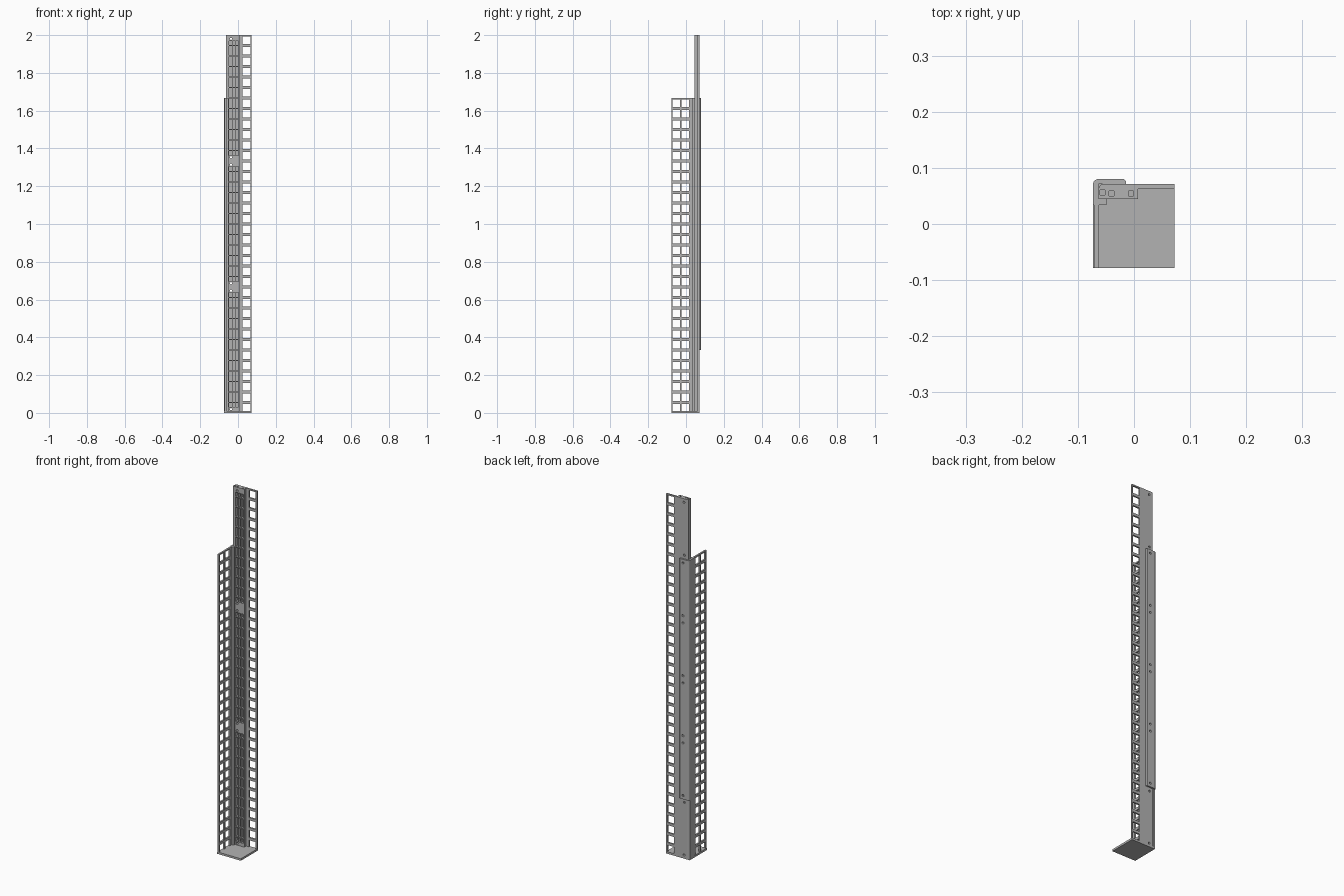
import bpy, bmesh, math
from mathutils import Matrix

if "Cube" in bpy.data.objects:
    bpy.data.objects.remove(bpy.data.objects["Cube"])

PITCH = 2 / 36          # spacing of the square windows
THIRD = 2 / 3           # length of one segment
BASE_T = 0.011

steel = bpy.data.materials.new("grey")
steel.diffuse_color = (0.45, 0.45, 0.45, 1)
steel.use_nodes = True
steel.node_tree.nodes["Principled BSDF"].inputs["Base Color"].default_value = steel.diffuse_color


def finish(name, bm):
    bmesh.ops.recalc_face_normals(bm, faces=bm.faces)
    me = bpy.data.meshes.new(name)
    bm.to_mesh(me)
    bm.free()
    me.materials.append(steel)
    ob = bpy.data.objects.new(name, me)
    bpy.context.collection.objects.link(ob)
    return ob


def add_box(bm, x0, x1, y0, y1, z0, z1):
    m = Matrix.Translation(((x0 + x1) / 2, (y0 + y1) / 2, (z0 + z1) / 2))
    m = m @ Matrix.Diagonal((x1 - x0, y1 - y0, z1 - z0, 1))
    bmesh.ops.create_cube(bm, size=1, matrix=m)


def add_screw_hole(bm, x, z, y0=0.03, y1=0.1):
    m = Matrix.Translation((x, (y0 + y1) / 2, z)) @ Matrix.Rotation(math.pi / 2, 4, 'X')
    bmesh.ops.create_cone(bm, cap_ends=True, segments=16, radius1=0.006,
                          radius2=0.006, depth=y1 - y0, matrix=m)


def extrude_profile(name, pts, z0, z1):
    bm = bmesh.new()
    f = bm.faces.new([bm.verts.new((x, y, z0)) for x, y in pts])
    r = bmesh.ops.extrude_face_region(bm, geom=[f])
    for v in r["geom"]:
        if isinstance(v, bmesh.types.BMVert):
            v.co.z = z1
    return finish(name, bm)


def cut(ob, bm):
    cutter = finish("cutter", bm)
    cutter.hide_render = True
    mod = ob.modifiers.new("cut", 'BOOLEAN')
    mod.operation = 'DIFFERENCE'
    mod.solver = 'EXACT'
    mod.object = cutter
    dg = bpy.context.evaluated_depsgraph_get()
    me = bpy.data.meshes.new_from_object(ob.evaluated_get(dg))
    ob.modifiers.clear()
    ob.data = me
    bpy.data.objects.remove(cutter)


def corner(cx, cy, r, n=5):
    # rounded back-left corner, from the left side to the back
    return [(cx + r * math.cos(a), cy + r * math.sin(a))
            for a in [math.pi - i * math.pi / 2 / n for i in range(n + 1)]]


def windows(bm, z0, z1, cols, axis):
    n = round((z1 - z0) / PITCH)
    for i in range(n):
        c = z0 + (i + 0.5) * PITCH
        for a, b in cols:
            if axis == 'x':
                add_box(bm, a, b, 0.05, 0.09, c - 0.0205, c + 0.0205)
            else:
                add_box(bm, -0.09, -0.05, a, b, c - 0.0205, c + 0.0205)


# base plate
bm = bmesh.new()
add_box(bm, -0.073, 0.072, -0.078, 0.071, 0, BASE_T)
finish("base_plate", bm)

# inner post segments (ribbed, pockets open to the front) and back flanges
for k in range(3):
    z0, z1 = k * THIRD, (k + 1) * THIRD
    zb = max(z0, BASE_T)
    pts = [(0.007, 0.071), (0.007, 0.045), (-0.063, 0.045)] + corner(-0.055, 0.063, 0.008)
    post = extrude_profile(f"inner_post_{k + 1}", pts, zb, z1)
    bm = bmesh.new()
    for i in range(12):
        a = z0 + (0.03 if i == 0 else i * PITCH + 0.002)
        b = z1 - 0.03 if i == 11 else z0 + (i + 1) * PITCH - 0.002
        for x0, x1 in ((-0.047, -0.033), (-0.030, -0.016), (-0.013, 0.002)):
            add_box(bm, x0, x1, 0.03, 0.064, a, b)
    for z in (z0 + 0.02, z1 - 0.02):
        add_screw_hole(bm, -0.037, z)
    for z in (z0 + 1 / 3 - 0.02, z0 + 1 / 3 + 0.02):
        add_screw_hole(bm, -0.0395, z, 0.0645, 0.1)
    for x, y in ((-0.056, 0.056), (-0.04, 0.054), (-0.005, 0.054)):
        add_box(bm, x - 0.0045, x + 0.0045, y - 0.0045, y + 0.0045, z1 - 0.008, z1 + 0.01)
    cut(post, bm)

    bm = bmesh.new()
    add_box(bm, 0.007, 0.072, 0.062, 0.071, zb, z1)
    flange = finish(f"back_flange_{k + 1}", bm)
    bm = bmesh.new()
    windows(bm, z0, z1, [(0.024, 0.065)], 'x')
    cut(flange, bm)

# side flange segments with two window columns, and the inner corner rail
for k, (z0, z1) in enumerate(((0, 1 / 3), (1 / 3, 1), (1, 5 / 3))):
    zb = max(z0, BASE_T)
    bm = bmesh.new()
    add_box(bm, -0.071, -0.062, -0.078, 0.034, zb, z1)
    flange = finish(f"side_flange_{k + 1}", bm)
    bm = bmesh.new()
    windows(bm, z0, z1, [(-0.071, -0.032), (-0.023, 0.017)], 'y')
    cut(flange, bm)

    bm = bmesh.new()
    add_box(bm, -0.063, -0.049, 0.034, 0.045, zb, z1)
    finish(f"corner_rail_{k + 1}", bm)

# lower corner strip, then the two outer wrap-around angles
bm = bmesh.new()
add_box(bm, -0.073, -0.063, 0.034, 0.071, BASE_T, 1 / 3)
finish("lower_corner_strip", bm)
for k, (z0, z1) in enumerate(((1 / 3, 1), (1, 5 / 3))):
    pts = [(-0.063, 0.071), (-0.063, 0.034), (-0.073, 0.034)]
    pts += corner(-0.064, 0.071, 0.009)
    pts += [(-0.018, 0.08), (-0.014, 0.076), (-0.014, 0.071)]
    angle = extrude_profile(f"outer_angle_{k + 1}", pts, z0, z1)
    bm = bmesh.new()
    mid = (z0 + z1) / 2
    for z in (z0 + 0.02, mid - 0.02, mid + 0.02, z1 - 0.02):
        add_screw_hole(bm, -0.037, z, 0.065)
    cut(angle, bm)
